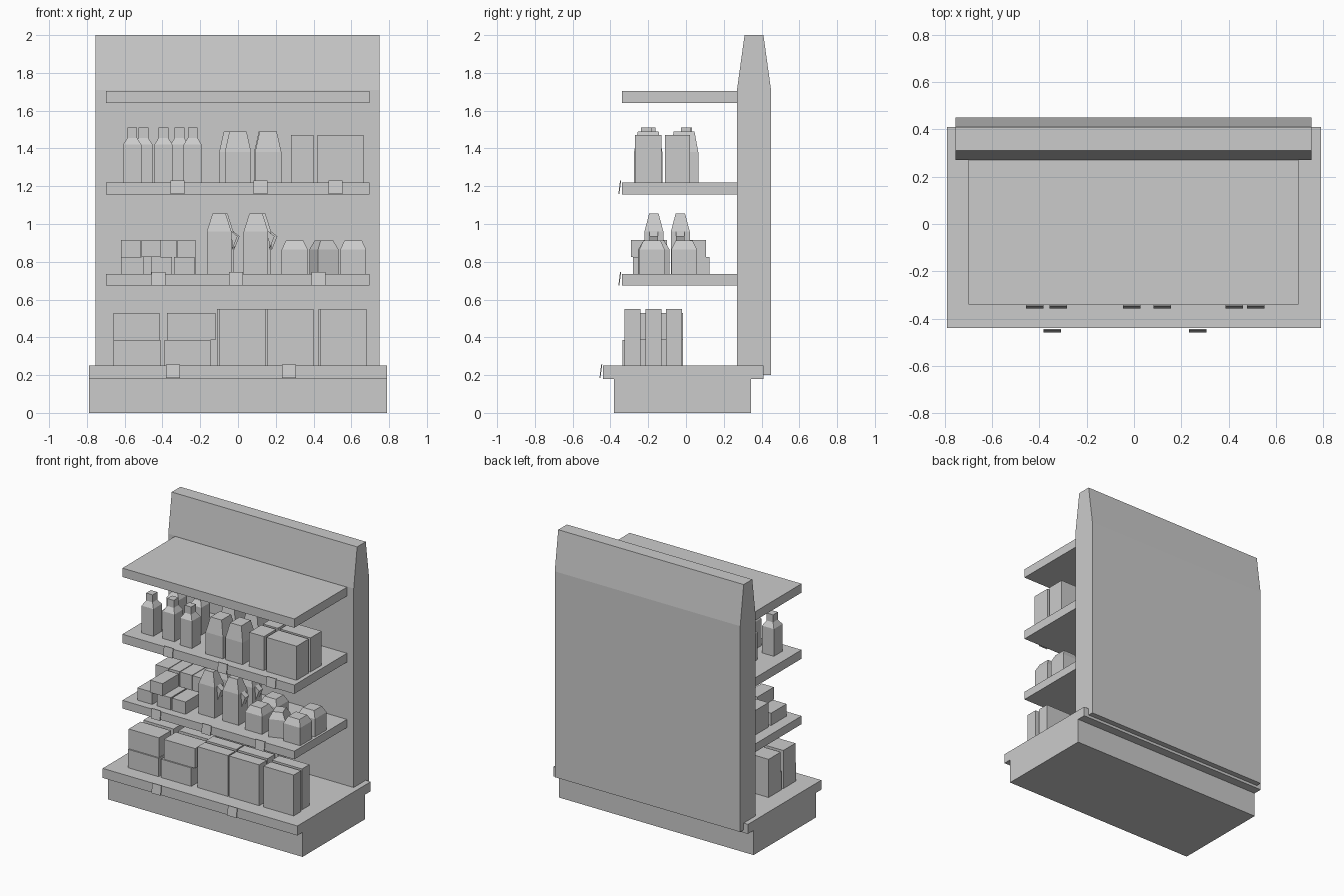
import bpy, bmesh
from mathutils import Matrix, Vector

if "Cube" in bpy.data.objects:
    bpy.data.objects.remove(bpy.data.objects["Cube"])


def make(name, bm):
    bmesh.ops.recalc_face_normals(bm, faces=bm.faces)
    me = bpy.data.meshes.new(name)
    bm.to_mesh(me)
    bm.free()
    ob = bpy.data.objects.new(name, me)
    bpy.context.collection.objects.link(ob)
    return ob


def stack(bm, rings, at=(0, 0, 0), rot=0.0):
    """Loft centred rectangles given as (width, depth, height)."""
    m = Matrix.Translation(at) @ Matrix.Rotation(rot, 4, 'Z')
    loops = [[bm.verts.new(m @ Vector((sx * w / 2, sy * d / 2, z)))
              for sx, sy in ((-1, -1), (1, -1), (1, 1), (-1, 1))]
             for w, d, z in rings]
    bm.faces.new(loops[0])
    bm.faces.new(loops[-1])
    for a, b in zip(loops, loops[1:]):
        for i in range(4):
            j = (i + 1) % 4
            bm.faces.new((a[i], a[j], b[j], b[i]))


def block(bm, x0, x1, y0, y1, z0, z1, rot=0.0):
    stack(bm, [(x1 - x0, y1 - y0, 0), (x1 - x0, y1 - y0, z1 - z0)],
          ((x0 + x1) / 2, (y0 + y1) / 2, z0), rot)


def prism_x(bm, pts, x0, x1):
    """Extrude a y-z profile along x."""
    a = [bm.verts.new((x0, y, z)) for y, z in pts]
    b = [bm.verts.new((x1, y, z)) for y, z in pts]
    bm.faces.new(a)
    bm.faces.new(b)
    for i in range(len(pts)):
        j = (i + 1) % len(pts)
        bm.faces.new((a[i], a[j], b[j], b[i]))


# base with overhanging deck
bm = bmesh.new()
prism_x(bm, [(-.38, 0), (.345, 0), (.345, .18), (.41, .18), (.41, .25),
             (-.44, .25), (-.44, .18), (-.38, .18)], -.79, .79)
make("base", bm)

# back panel with tapered top
bm = bmesh.new()
prism_x(bm, [(.27, .2), (.45, .2), (.45, 1.71), (.41, 2), (.31, 2), (.27, 1.71)], -.755, .75)
make("back_panel", bm)

# shelves
for n, (z0, z1) in zip(("lower", "middle", "top"), ((.675, .735), (1.155, 1.22), (1.64, 1.705))):
    bm = bmesh.new()
    block(bm, -.7, .695, -.34, .275, z0, z1)
    make(n + "_shelf", bm)

# price tags, leaning slightly
for n, z, y, xs in (("base", .185, -.445, (-.345, .27)),
                    ("lower", .675, -.345, (-.42, -.01, .425)),
                    ("middle", 1.16, -.345, (-.32, .12, .515))):
    bm = bmesh.new()
    for x in xs:
        prism_x(bm, [(y - .013, z), (y - .008, z), (y + .002, z + .07), (y - .004, z + .07)],
                x - .037, x + .037)
    make(n + "_price_tags", bm)

# bottles on the upper shelf
bm = bmesh.new()
for x, y in ((-.56, -.2), (-.395, -.19), (-.24, -.21), (-.5, .005), (-.31, 0)):
    stack(bm, [(.096, .1, 0), (.096, .1, .2), (.052, .055, .235), (.052, .055, .29)], (x, y, 1.22))
make("bottles", bm)

# tapered cartons on the upper shelf
bm = bmesh.new()
for x, y in ((0, -.2), (.16, -.2), (-.03, -.01), (.155, -.01)):
    stack(bm, [(.14, .15, 0), (.14, .15, .16), (.09, .11, .27)], (x, y, 1.22))
make("tapered_cartons", bm)

# plain cartons on the upper shelf
bm = bmesh.new()
for y0, y1 in ((-.27, -.13), (-.11, .02)):
    block(bm, .28, .4, y0, y1, 1.22, 1.47)
    block(bm, .42, .665, y0, y1, 1.22, 1.47)
make("plain_cartons", bm)

# small stacked boxes on the lower shelf
bm = bmesh.new()
for x0, x1 in ((-.62, -.5), (-.46, -.35), (-.34, -.23)):
    block(bm, x0, x1, -.28, -.1, .735, .825)
block(bm, -.51, -.41, -.29, -.1, .825, .915)
for x0, x1 in ((-.62, -.515), (-.51, -.425), (-.42, -.325), (-.32, -.225)):
    block(bm, x0, x1, -.07, .125, .735, .825)
    block(bm, x0, x1, -.07, .105, .825, .915)
make("small_boxes", bm)

# jugs with a pointed side handle
bm = bmesh.new()
for x, y in ((-.1, -.17), (.095, -.17), (-.09, -.03), (.11, -.03)):
    stack(bm, [(.13, .1, 0), (.13, .1, .225), (.07, .05, .32)], (x, y, .735))
    prof = [(x + .055, .97), (x + .098, .935), (x + .068, .86), (x + .068, .91)]
    a = [bm.verts.new((px, y - .022, pz)) for px, pz in prof]
    b = [bm.verts.new((px, y + .022, pz)) for px, pz in prof]
    bm.faces.new(a)
    bm.faces.new(b)
    for i in range(4):
        j = (i + 1) % 4
        bm.faces.new((a[i], a[j], b[j], b[i]))
make("jugs", bm)

# squat tubs on the lower shelf
bm = bmesh.new()
for x, y, r in ((.3, -.18, 0), (.455, -.17, .35), (.61, -.18, 0), (.3, -.01, 0), (.61, -.01, 0)):
    w = .115 if r else .137
    stack(bm, [(w, .135, 0), (w, .135, .13), (w - .045, .09, .178)], (x, y, .735), r)
make("tubs", bm)

# stacked parcels on the base
bm = bmesh.new()
for y0, y1 in ((-.335, -.185), (-.165, -.015)):
    block(bm, -.66, -.41, y0, y1, .25, .385)
    block(bm, -.39, -.145, y0, y1, .25, .385)
    block(bm, -.66, -.415, y0 + .01, y1, .385, .53)
    block(bm, -.375, -.12, y0 + .01, y1, .385, .53)
make("stacked_parcels", bm)

# tall boxes in rows on the base
bm = bmesh.new()
for i, (y0, y1) in enumerate(((-.325, -.24), (-.215, -.13), (-.105, -.02))):
    for x0, x1 in ((-.1, .145), (.155, .4), (.435, .68)):
        if i == 2 and x0 > .4:
            continue
        s = -.01 if i == 1 else 0
        block(bm, x0 + s, x1 + s, y0, y1, .25, .55)
make("tall_boxes", bm)
